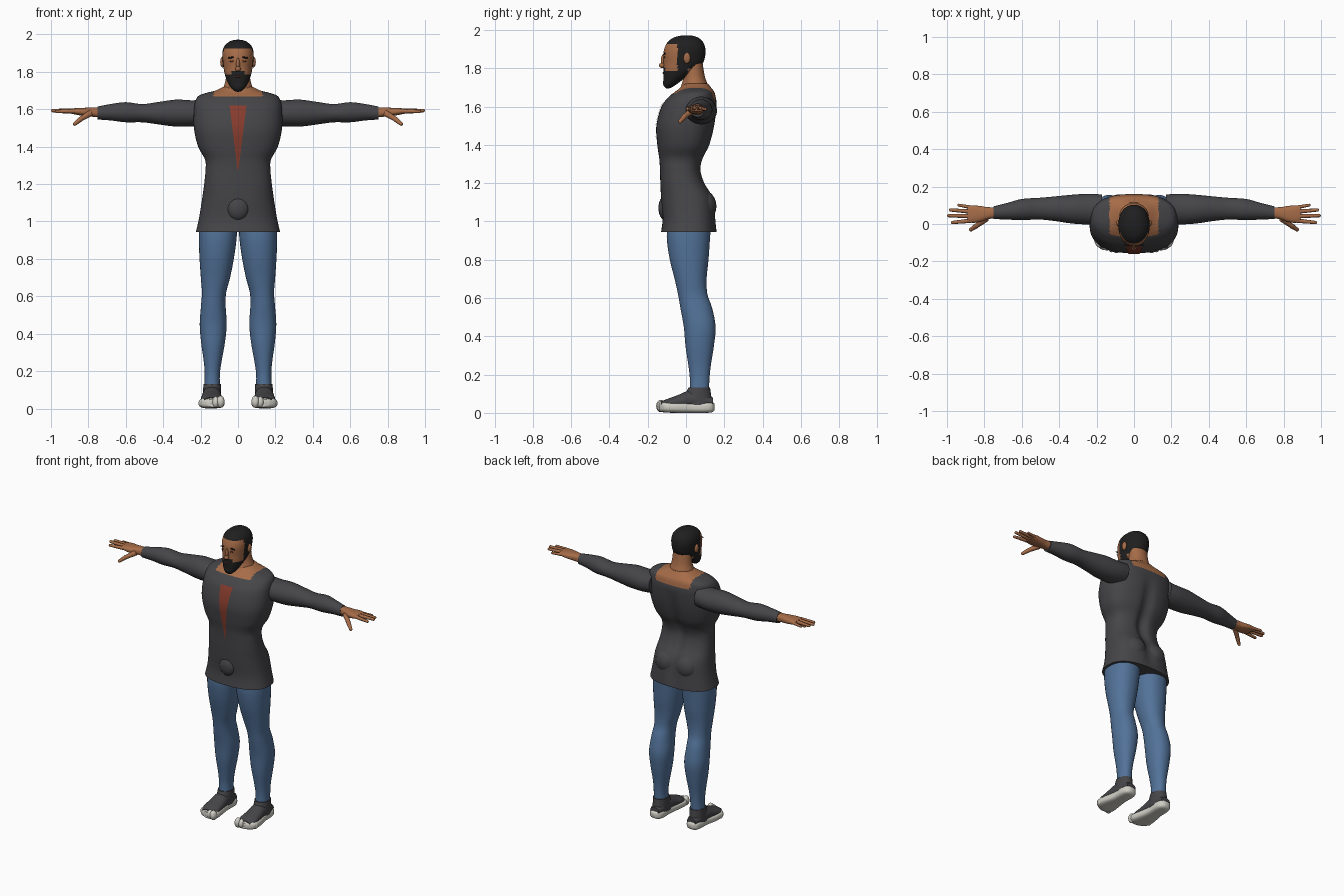
import bpy, bmesh, math
from mathutils import Vector, Matrix
from mathutils.bvhtree import BVHTree

if "Cube" in bpy.data.objects:
    bpy.data.objects.remove(bpy.data.objects["Cube"], do_unlink=True)


def material(name, r, g, b):
    m = bpy.data.materials.new(name)
    m.use_nodes = True
    m.diffuse_color = (r, g, b, 1)
    bsdf = next(n for n in m.node_tree.nodes if n.type == 'BSDF_PRINCIPLED')
    bsdf.inputs["Base Color"].default_value = (r, g, b, 1)
    bsdf.inputs["Roughness"].default_value = 0.8
    return m


CHARCOAL = material("charcoal cloth", .06, .06, .066)
DENIM = material("blue denim", .085, .17, .32)
SKIN = material("brown skin", .38, .15, .065)
HAIR = material("black hair", .014, .014, .015)
RUBBER = material("off white rubber", .62, .61, .55)
RED = material("rust red", .24, .045, .026)
LIP = material("dark brown", .13, .04, .025)


def finish(name, bm, mats, mirror=False, rule=None, angle=50):
    """Turn a bmesh into a smooth shaded object, optionally mirrored."""
    bmesh.ops.recalc_face_normals(bm, faces=bm.faces)
    if rule:
        for f in bm.faces:
            f.material_index = rule(f.calc_center_median())
    me = bpy.data.meshes.new(name)
    bm.to_mesh(me)
    bm.free()
    for m in mats:
        me.materials.append(m)
    me.shade_smooth()
    me.set_sharp_from_angle(angle=math.radians(angle))
    ob = bpy.data.objects.new(name, me)
    bpy.context.collection.objects.link(ob)
    if mirror:
        mod = ob.modifiers.new("mirror", 'MIRROR')
        mod.use_mirror_merge = False
    return ob


def spline(rows, steps):
    """Smooth in-between rows for a table of section sizes."""
    out = []
    for i in range(len(rows) - 1):
        p = [rows[max(i - 1, 0)], rows[i], rows[i + 1], rows[min(i + 2, len(rows) - 1)]]
        for s in range(steps):
            t = s / steps
            out.append([b + .5 * t * (c - a + t * (2 * a - 5 * b + 4 * c - d + t * (3 * (b - c) + d - a)))
                        for a, b, c, d in zip(*p)])
    return out + [list(rows[-1])]


def loft(name, axis, rows, mats, n=32, power=2.0, steps=4, tweak=None, **kw):
    """Rows: position on the axis, then min and max on the two other axes."""
    bm = bmesh.new()
    others = [k for k in range(3) if k != axis]
    rings = []
    for t, u0, u1, v0, v1 in spline(rows, steps):
        ring = []
        for k in range(n):
            a = math.tau * (k + .5) / n
            c, s = math.cos(a), math.sin(a)
            co = Vector((0, 0, 0))
            co[axis] = t
            co[others[0]] = (u0 + u1) / 2 + (u1 - u0) / 2 * math.copysign(abs(c) ** (2 / power), c)
            co[others[1]] = (v0 + v1) / 2 + (v1 - v0) / 2 * math.copysign(abs(s) ** (2 / power), s)
            if tweak:
                tweak(co)
            ring.append(bm.verts.new(co))
        rings.append(ring)
    for a, b in zip(rings, rings[1:]):
        for k in range(n):
            bm.faces.new((a[k], a[k - 1], b[k - 1], b[k]))
    bm.faces.new(rings[0])
    bm.faces.new(rings[-1])
    return finish(name, bm, mats, **kw)


def sym(rows):
    """Expand a half width in x into min and max."""
    return [(z, -x, x, y0, y1) for z, x, y0, y1 in rows]


def add_ball(bm, centre, size, turn=0):
    mat = Matrix.Translation(centre) @ Matrix.Rotation(turn, 4, 'Y') @ Matrix.Diagonal((*size, 1))
    bmesh.ops.create_uvsphere(bm, u_segments=20, v_segments=12, radius=1, matrix=mat)


def ball(name, centre, size, mat, mirror=False, turn=0):
    bm = bmesh.new()
    add_ball(bm, centre, size, turn)
    return finish(name, bm, [mat], mirror)


def front_y(ob, x, z):
    """Depth of the front surface of an object."""
    me = ob.data
    tree = BVHTree.FromPolygons([v.co for v in me.vertices], [p.vertices for p in me.polygons])
    return tree.ray_cast(Vector((x, -1, z)), Vector((0, 1, 0)))[0].y


# Tunic body with a spine groove and skin at the neckline
def groove(co):
    if co.y > 0:
        fade = max(0, 1 - ((co.z - 1.28) / .33) ** 2)
        co.y -= .028 * fade * math.exp(-(co.x / .035) ** 2)


tunic = loft("tunic", 2, sym([
    (.945, .225, -.13, .16), (1.02, .208, -.122, .155), (1.12, .192, -.13, .145),
    (1.2, .181, -.134, .1), (1.27, .174, -.136, .08), (1.33, .176, -.14, .092),
    (1.4, .213, -.15, .125), (1.5, .236, -.155, .15), (1.6, .235, -.128, .16),
    (1.65, .226, -.09, .155), (1.675, .205, -.06, .148), (1.69, .16, -.04, .138),
    (1.7, .12, -.03, .13), (1.72, .078, -.01, .115)]),
    [CHARCOAL, SKIN], n=96, power=2.5, steps=6, tweak=groove,
    rule=lambda c: int(abs(c.x) < .13 and c.z > 1.668 - .3 * max(0, c.y - .05)))
ball("seat_bulges", (.075, .085, 1.08), (.082, .074, .085), CHARCOAL, True)
ball("front_bulge", (0, -.108, 1.07), (.06, .036, .065), CHARCOAL)

# Tapering red chest panel laid on the tunic
bm = bmesh.new()
grid = []
for i in range(25):
    t = i / 24
    z = 1.27 + .35 * t
    xs = [(.002 + .043 * t) * (k / 3 - 1) for k in range(7)]
    grid.append([bm.verts.new((x, front_y(tunic, x, z) - .004, z)) for x in xs])
for a, b in zip(grid, grid[1:]):
    for k in range(6):
        bm.faces.new((a[k], a[k + 1], b[k + 1], b[k]))
finish("chest_panel", bm, [RED])

# Sleeves
loft("sleeves", 0, [
    (.17, 0, .158, 1.515, 1.655), (.24, -.003, .162, 1.508, 1.648), (.33, .002, .157, 1.507, 1.652),
    (.42, .015, .148, 1.518, 1.64), (.51, .024, .14, 1.53, 1.628), (.6, .02, .134, 1.53, 1.638),
    (.68, .024, .112, 1.54, 1.628), (.75, .026, .095, 1.545, 1.615)], [CHARCOAL], mirror=True)

# Palms, fingers and thumbs
loft("palms", 0, [
    (.73, .032, .09, 1.555, 1.61), (.78, .026, .09, 1.56, 1.61), (.82, .012, .096, 1.563, 1.608),
    (.86, .006, .1, 1.57, 1.607), (.89, .012, .097, 1.576, 1.603)], [SKIN], mirror=True, power=2.5)
bm = bmesh.new()
for a, b, r in [((.87, .018, 1.59), (.97, .008, 1.588), .012), ((.87, .042, 1.592), (.99, .045, 1.593), .0125),
                ((.87, .066, 1.592), (.98, .075, 1.592), .012), ((.86, .087, 1.588), (.937, .101, 1.586), .0105),
                ((.79, .03, 1.578), (.84, -.008, 1.548), .018), ((.84, -.008, 1.548), (.872, -.03, 1.522), .014)]:
    a, b = Vector(a), Vector(b)
    mat = Matrix.Translation((a + b) / 2) @ (b - a).to_track_quat('Z', 'Y').to_matrix().to_4x4()
    bmesh.ops.create_cone(bm, cap_ends=True, segments=12, radius1=r, radius2=r * .72,
                          depth=(b - a).length, matrix=mat)
    add_ball(bm, b, [r * .74] * 3)
finish("fingers", bm, [SKIN], True)

# Trouser legs
loft("trouser_legs", 2, [
    (.97, .004, .208, -.1, .13), (.9, .008, .21, -.1, .125), (.8, .022, .206, -.085, .118),
    (.7, .042, .199, -.06, .108), (.62, .063, .193, -.042, .112), (.55, .066, .198, -.03, .136),
    (.45, .06, .205, -.012, .155), (.35, .07, .197, -.003, .146), (.25, .088, .183, .012, .13),
    (.18, .097, .178, .02, .123), (.11, .096, .18, .02, .12)], [DENIM], mirror=True, power=2.2)

# Shoes: cuff, upper, sole and toe caps
loft("shoe_cuffs", 2, [(.04, .09, .188, -.02, .14), (.09, .09, .187, -.005, .132),
                       (.132, .091, .185, .012, .126)], [CHARCOAL], mirror=True)
loft("shoe_uppers", 1, [
    (-.13, .092, .18, .03, .06), (-.09, .082, .198, .025, .076), (-.04, .086, .196, .02, .094),
    (.02, .09, .19, .02, .118), (.08, .092, .186, .02, .11), (.14, .105, .172, .03, .08)],
    [CHARCOAL], mirror=True)
loft("shoe_soles", 1, [
    (-.14, .088, .165, .008, .05), (-.11, .072, .205, .002, .058), (-.05, .08, .207, 0, .056),
    (.03, .092, .19, 0, .055), (.1, .09, .188, 0, .058), (.135, .1, .178, .003, .058),
    (.15, .122, .156, .015, .045)], [RUBBER], mirror=True, power=3)
bm = bmesh.new()
for k in range(5):
    r = .024 - .002 * k
    add_ball(bm, (.093 + .026 * k, -.132 + .0025 * k * k, .036 - .002 * k), (r * .9, r, r * 1.35))
finish("toe_caps", bm, [RUBBER], True)

# Neck
loft("neck", 2, sym([(1.66, .09, -.04, .125), (1.71, .08, -.025, .115), (1.76, .066, -.012, .098),
                     (1.84, .06, -.01, .085)]), [SKIN])


# Head with hair and beard
def is_hair(c):
    if c.y > .012 and c.z < 1.8:
        return 0
    moustache = c.z < 1.803 and abs(c.x) < .035
    return int(c.z > 1.925 or c.y > -.045 or c.z < 1.782 or moustache)


head = loft("head", 2, sym([
    (1.697, .012, -.105, -.08), (1.712, .036, -.116, -.055), (1.745, .056, -.118, -.01),
    (1.785, .07, -.118, .05), (1.825, .078, -.117, .088), (1.87, .083, -.119, .101),
    (1.905, .083, -.112, .101), (1.935, .074, -.097, .09), (1.957, .053, -.07, .068),
    (1.968, .03, -.038, .042), (1.972, .006, -.005, .01)]),
    [SKIN, HAIR], n=72, power=2.15, steps=6, rule=is_hair)

# Face details
ball("nose_tip", (0, -.124, 1.815), (.015, .017, .014), SKIN)
ball("nose_bridge", (0, -.117, 1.84), (.01, .014, .034), SKIN)
ball("ears", (.083, .005, 1.853), (.012, .018, .029), SKIN, True)
ball("eyes", (.031, front_y(head, .031, 1.857), 1.857), (.014, .004, .005), LIP, True)
ball("brows", (.033, front_y(head, .033, 1.877), 1.877), (.022, .005, .0045), HAIR, True, .12)
ball("mouth", (0, front_y(head, 0, 1.775), 1.775), (.02, .004, .005), LIP)
ball("chin_beard", (0, -.095, 1.725), (.036, .025, .032), HAIR)
